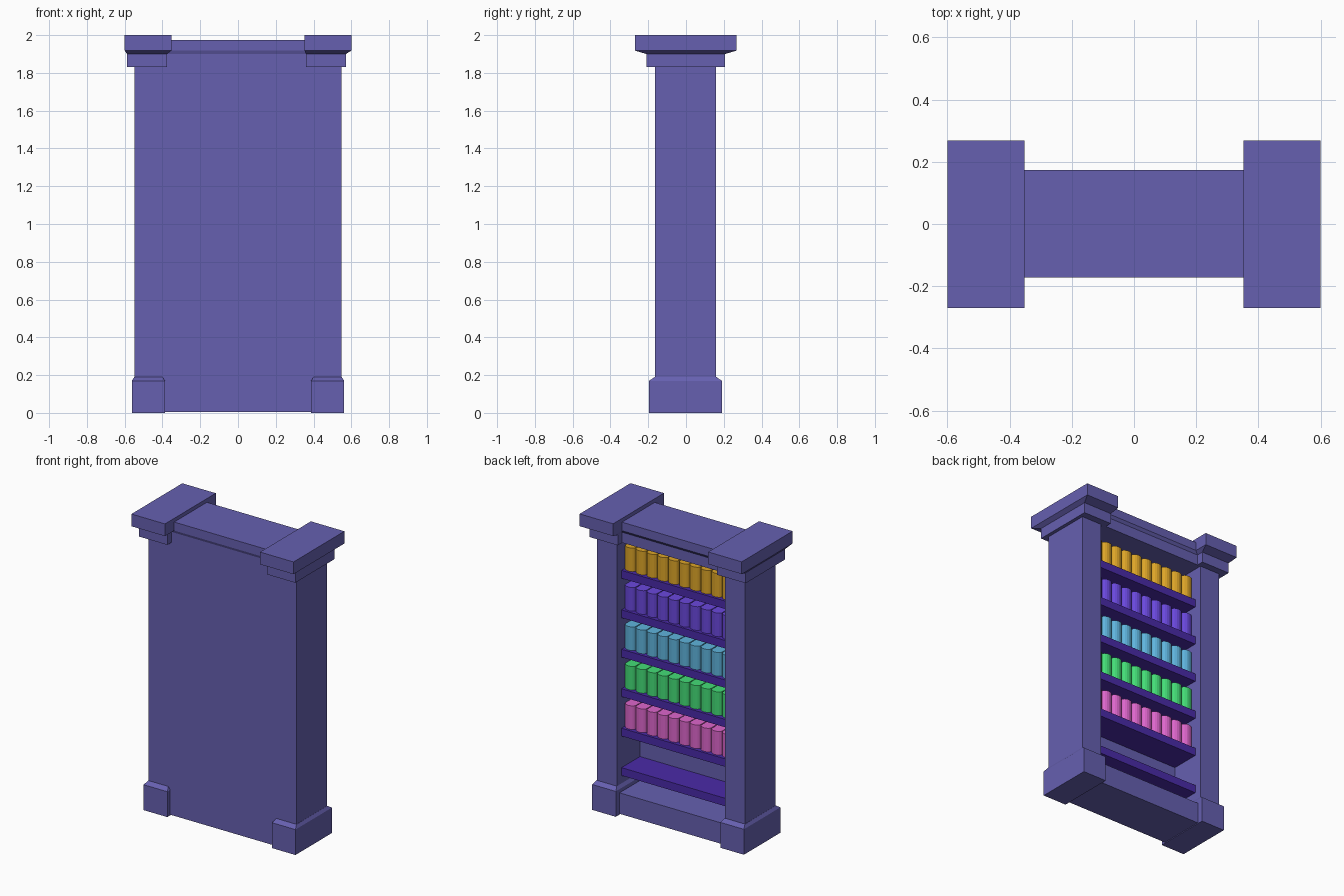
import bpy, bmesh, math

if "Cube" in bpy.data.objects:
    bpy.data.objects.remove(bpy.data.objects["Cube"])


def material(name, hexcol):
    rgb = [int(hexcol[i:i + 2], 16) / 255 for i in (0, 2, 4)]
    lin = [c / 12.92 if c <= 0.04045 else ((c + 0.055) / 1.055) ** 2.4 for c in rgb]
    m = bpy.data.materials.new(name)
    m.diffuse_color = (*lin, 1)
    m.use_nodes = True
    m.node_tree.nodes["Principled BSDF"].inputs["Base Color"].default_value = m.diffuse_color
    return m


def finish(name, bm, mat):
    bmesh.ops.recalc_face_normals(bm, faces=bm.faces)
    me = bpy.data.meshes.new(name)
    bm.to_mesh(me)
    bm.free()
    me.materials.append(mat)
    ob = bpy.data.objects.new(name, me)
    bpy.context.collection.objects.link(ob)
    return ob


def loft(bm, rings):
    """Closed solid through a stack of equal-length point loops."""
    loops = [[bm.verts.new(p) for p in r] for r in rings]
    n = len(loops[0])
    for a, b in zip(loops, loops[1:]):
        for i in range(n):
            bm.faces.new((a[i], a[(i + 1) % n], b[(i + 1) % n], b[i]))
    bm.faces.new(loops[0][::-1])
    bm.faces.new(loops[-1])


def stack(name, levels, mat):
    """Solid from rectangles (z, x0, x1, y0, y1)."""
    bm = bmesh.new()
    loft(bm, [[(x0, y0, z), (x1, y0, z), (x1, y1, z), (x0, y1, z)]
              for z, x0, x1, y0, y1 in levels])
    return finish(name, bm, mat)


def box(name, x0, x1, y0, y1, z0, z1, mat):
    return stack(name, [(z0, x0, x1, y0, y1), (z1, x0, x1, y0, y1)], mat)


stone = material("case_paint", "6660B0")
plank = material("shelf_paint", "4A2AA8")

# Columns with chamfered feet and flared capitals
for side, s in (("left", -1), ("right", 1)):
    def lv(z, inner, outer, y0, y1, shift=0):
        a, b = sorted((s * inner, s * outer))
        return (z, a + shift, b + shift, y0, y1)

    stack(side + "_column", [lv(z, 0.40, 0.548, -0.165, 0.16) for z in (0.1, 1.86)], stone)
    stack(side + "_foot", [lv(0, 0.387, 0.562, -0.195, 0.19),
                           lv(0.17, 0.387, 0.562, -0.195, 0.19),
                           lv(0.19, 0.40, 0.549, -0.166, 0.161)], stone)
    stack(side + "_capital", [lv(1.83, 0.368, 0.579, -0.21, 0.207, -0.008),
                              lv(1.90, 0.368, 0.579, -0.21, 0.207, -0.008),
                              lv(1.918, 0.352, 0.60, -0.27, 0.268),
                              lv(2.0, 0.352, 0.60, -0.27, 0.268)], stone)

# Closed panel, plinth board and top beam
box("panel", -0.40, 0.40, -0.165, -0.085, 0.005, 1.88, stone)
box("plinth_board", -0.40, 0.40, -0.165, 0.15, 0.005, 0.145, stone)
stack("top_beam", [(1.83, -0.40, 0.40, -0.165, 0.16), (1.90, -0.40, 0.40, -0.165, 0.16),
                   (1.918, -0.40, 0.40, -0.172, 0.174),
                   (1.975, -0.40, 0.40, -0.172, 0.174)], stone)

# Shelves, the lowest one empty, the others with a row of round-spined books
colours = [None, ("pink", "DD66CC"), ("green", "44DD77"), ("blue", "5FB4DD"),
           ("violet", "6A48DD"), ("amber", "DDA528")]
for row, colour in enumerate(colours):
    top = 0.295 + 0.264 * row
    box(f"shelf_{row + 1}", -0.402, 0.402, -0.087, 0.11, top - 0.053, top, plank)
    if not colour:
        continue
    bm = bmesh.new()
    for i in range(10):
        cx = -0.36 + 0.08 * i
        spine = [(cx + 0.037 * math.cos(a), 0.07 + 0.025 * math.sin(a))
                 for a in (math.pi * k / 8 for k in range(9))]
        outline = spine + [(cx - 0.037, -0.06), (cx + 0.037, -0.06)]
        loft(bm, [[(x, y, z) for x, y in outline] for z in (top, top + 0.158)])
    finish(f"{colour[0]}_books", bm, material(colour[0] + "_cover", colour[1]))
